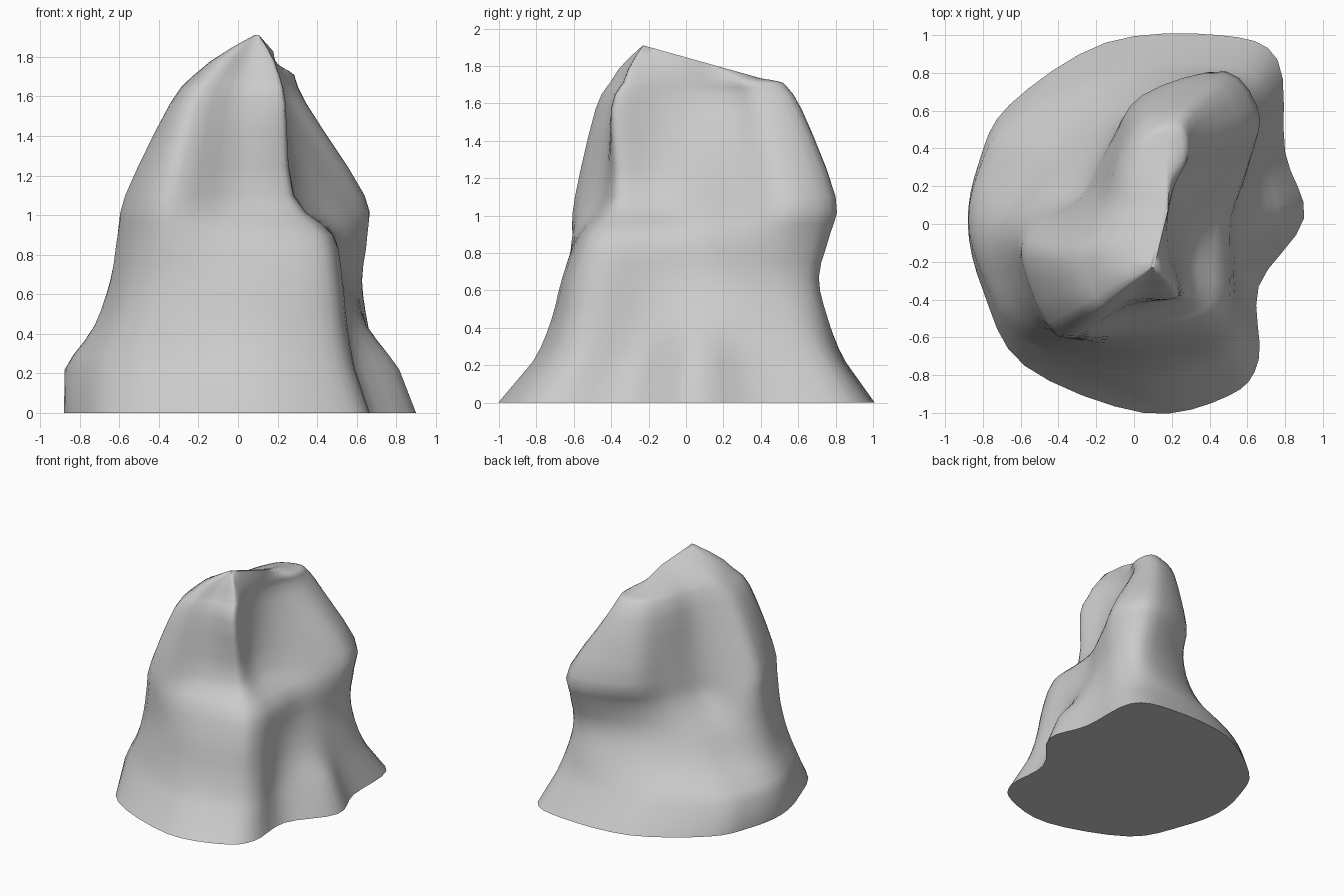
import bpy, bmesh
from mathutils import Vector

if "Cube" in bpy.data.objects:
    bpy.data.objects.remove(bpy.data.objects["Cube"])

# Key outlines of the boulder, counter-clockwise from the right-hand spur
base = [(.90, .03), (.80, .38), (.76, .87), (.45, 1.0), (-.15, .96), (-.66, .63), (-.82, .33),
        (-.88, 0), (-.80, -.35), (-.58, -.75), (.05, -1.0), (.50, -.91), (.66, -.72), (.66, -.33)]
waist = [(.54, .05), (.60, .30), (.62, .55), (.48, .71), (.02, .60), (-.28, .40), (-.45, .20),
         (-.62, 0), (-.63, -.22), (-.47, -.55), (-.02, -.66), (.40, -.61), (.52, -.47), (.52, -.22)]
ledge = [(.50, .05), (.60, .30), (.65, .55), (.48, .77), (.04, .62), (-.17, .38), (-.30, .15),
         (-.55, 0), (-.60, -.20), (-.42, -.58), (-.02, -.58), (.36, -.53), (.47, -.41), (.48, -.18)]
alcove = [(.36, .05), (.52, .30), (.64, .55), (.47, .80), (.04, .68), (-.12, .42), (-.25, .15),
          (-.46, -.01), (-.57, -.18), (-.38, -.59), (-.04, -.46), (.20, -.40), (.28, -.34), (.28, -.15)]
shoulder = [(.20, .05), (.25, .25), (.34, .42), (.29, .61), (.05, .56), (-.08, .36), (-.15, .13),
            (-.25, -.03), (-.34, -.20), (-.25, -.48), (0, -.40), (.18, -.40), (.24, -.36), (.20, -.15)]

# Foot, shin and brow follow from their neighbours
foot = [(.95 * x - .04, .83 * y + .015) for x, y in base]
shin = [(.38 * a + .62 * c, .38 * b + .62 * d) for (a, b), (c, d) in zip(foot, waist)]
brow = [(.12 + .74 * (x - .12), .84 * y) for x, y in shoulder]


def at(outline, z):
    return [Vector((x, y, z)) for x, y in outline]


def catmull(a, b, c, d, t):
    return (b * 2 + (c - a) * t + (a * 2 - b * 5 + c * 4 - d) * t * t
            + (b * 3 - a - c * 3 + d) * t ** 3) * .5


def smooth_loop(pts, n):
    m = len(pts)
    return [catmull(pts[i - 1], pts[i], pts[(i + 1) % m], pts[(i + 2) % m], k / n)
            for i in range(m) for k in range(n)]


levels = [(base, 0), (foot, .22), (shin, .44), (waist, .67), (ledge, .90),
          (alcove, 1.10), (shoulder, 1.57), (brow, 1.71)]
keys = [smooth_loop(at(o, z), 4) for o, z in levels]

# Interpolate between the outlines going upward
rings = []
last = len(keys) - 1
for i in range(last):
    quad = [keys[max(0, i - 1)], keys[i], keys[i + 1], keys[min(last, i + 2)]]
    steps = 1 if i == 0 else 3
    for k in range(steps):
        rings.append([catmull(*p, k / steps) for p in zip(*quad)])
rings.append(keys[last])

# The crest is a sloping ridge line, reached over a rounded shoulder
crest = []
for p in keys[last]:
    y = max(-.23, min(.40, p.y * .87))
    x = .10 + .08 * min(1, (y + .23) / .3)
    crest.append(Vector((x + .06 * (p.x - x), y, 1.846 - .28 * y)))
for s in (.25, .6):
    rings.append([Vector((a.x + (b.x - a.x) * s, a.y + (b.y - a.y) * s,
                          a.z + (b.z - a.z) * s ** .75)) for a, b in zip(keys[last], crest)])
rings.append(crest)

# Skin the rings and close the bottom and crest
bm = bmesh.new()
loops = [[bm.verts.new(p) for p in ring] for ring in rings]
n = len(loops[0])
for lo, hi in zip(loops, loops[1:]):
    for j in range(n):
        k = (j + 1) % n
        bm.faces.new((lo[j], lo[k], hi[k], hi[j]))
bm.faces.new(loops[0][::-1])
bm.faces.new(loops[-1])
bmesh.ops.remove_doubles(bm, verts=bm.verts, dist=.003)
bmesh.ops.recalc_face_normals(bm, faces=bm.faces)

mesh = bpy.data.meshes.new("boulder")
bm.to_mesh(mesh)
bm.free()
boulder = bpy.data.objects.new("boulder", mesh)
bpy.context.collection.objects.link(boulder)
bpy.context.view_layer.objects.active = boulder
boulder.select_set(True)
bpy.ops.object.shade_smooth_by_angle(angle=1.1)
